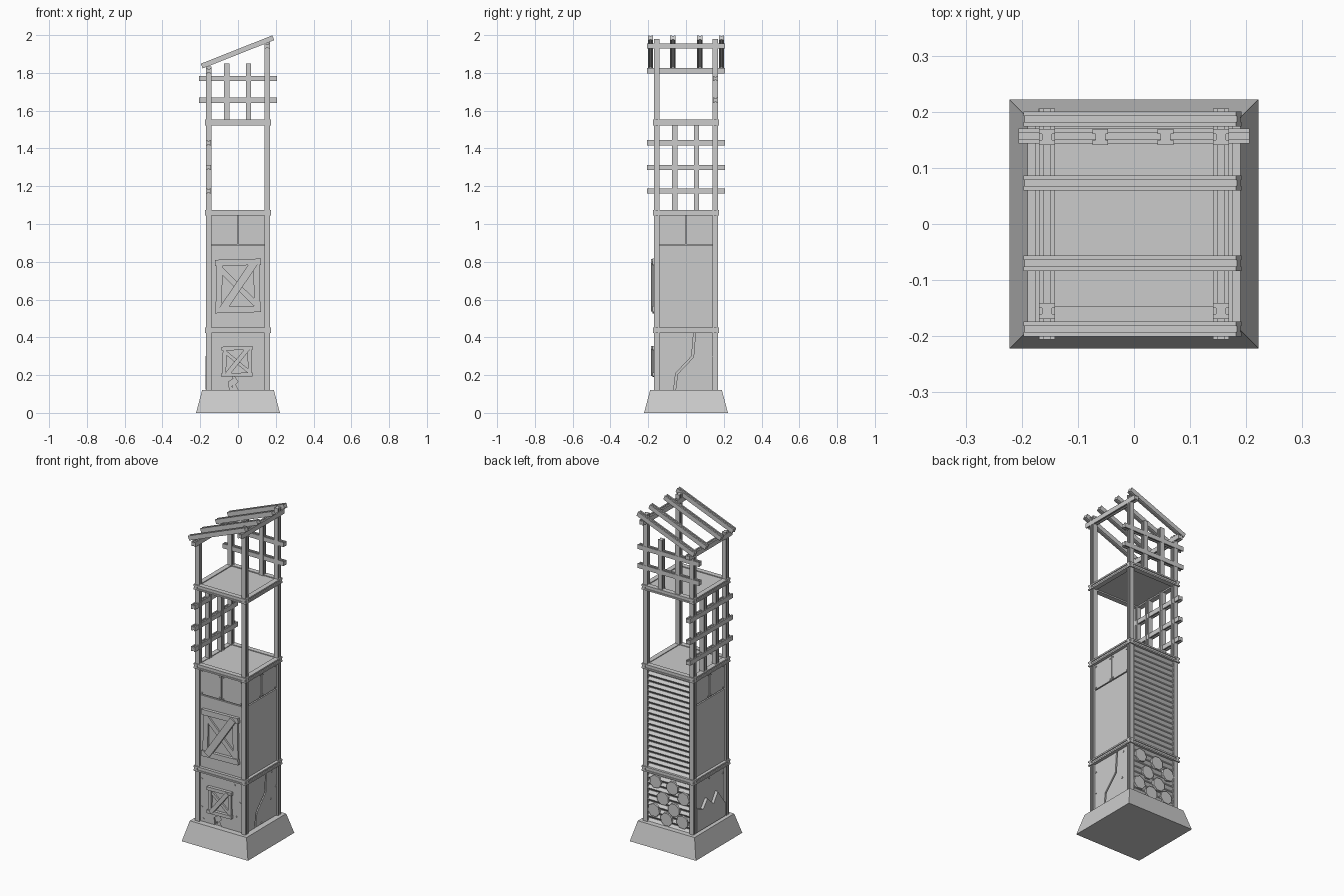
import bpy, bmesh, math
from mathutils import Matrix, Vector

if "Cube" in bpy.data.objects:
    bpy.data.objects.remove(bpy.data.objects["Cube"])

FRONT, RIGHT, BACK, LEFT = 0, math.pi / 2, math.pi, -math.pi / 2


def finish(name, bm):
    bmesh.ops.recalc_face_normals(bm, faces=bm.faces)
    me = bpy.data.meshes.new(name)
    bm.to_mesh(me)
    bm.free()
    ob = bpy.data.objects.new(name, me)
    bpy.context.collection.objects.link(ob)
    return ob


def extrude(bm, loop, vec):
    f = bm.faces.new([bm.verts.new(p) for p in loop])
    r = bmesh.ops.extrude_face_region(bm, geom=[f], use_keep_orig=True)
    bmesh.ops.translate(bm, vec=vec, verts=[v for v in r['geom'] if isinstance(v, bmesh.types.BMVert)])


def box(name, x0, x1, y0, y1, z0, z1):
    bm = bmesh.new()
    extrude(bm, [(x0, y0, z0), (x1, y0, z0), (x1, y1, z0), (x0, y1, z0)], (0, 0, z1 - z0))
    return finish(name, bm)


# H-section beam between two points; the groove opens along +-groove
def beam(name, a, b, groove, w=0.028):
    a, b = Vector(a), Vector(b)
    d = (b - a).normalized()
    s = d.cross(Vector(groove)).normalized()
    g = s.cross(d)
    h, t, n = w / 2, w * 0.2, w * 0.32
    prof = [(-h, -h), (-t, -h), (-t, -n), (t, -n), (t, -h), (h, -h),
            (h, h), (t, h), (t, n), (-t, n), (-t, h), (-h, h)]
    bm = bmesh.new()
    extrude(bm, [a + s * p + g * q for p, q in prof], b - a)
    return finish(name, bm)


# flat polygon (u, z) mounted on one wall between depths d0 and d1
def plate(name, side, pts, d0=0.145, d1=0.158):
    bm = bmesh.new()
    extrude(bm, [(u, -d0, z) for u, z in pts], (0, d0 - d1, 0))
    bm.transform(Matrix.Rotation(side, 4, 'Z'))
    return finish(name, bm)


def rect(u0, u1, z0, z1):
    return [(u0, z0), (u1, z0), (u1, z1), (u0, z1)]


def ngon(u, z, r, n, turn=0.0):
    return [(u + r * math.cos(turn + i * math.tau / n), z + r * math.sin(turn + i * math.tau / n)) for i in range(n)]


# board from one wall point to another
def plank(name, side, a, b, w, d0, d1):
    a, b = Vector(a), Vector(b)
    n = (b - a).orthogonal().normalized() * w / 2
    plate(name, side, [a - n, b - n, b + n, a + n], d0, d1)


def bolts(name, side, places, d=0.158):
    for u, z in places:
        plate(name, side, ngon(u, z, 0.005, 6), d - 0.004, d + 0.004)


# tapered foot
bm = bmesh.new()
bmesh.ops.create_cone(bm, cap_ends=True, segments=4, radius1=0.222 * math.sqrt(2),
                      radius2=0.19 * math.sqrt(2), depth=0.12,
                      matrix=Matrix.Translation((0, 0, 0.06)) @ Matrix.Rotation(math.pi / 4, 4, 'Z'))
finish("base_foot", bm)

# corner posts
for y in (-0.155, 0.155):
    beam("left_post", (-0.155, y, 0.12), (-0.155, y, 1.835), (1, 0, 0))
    beam("right_post", (0.155, y, 0.12), (0.155, y, 1.98), (1, 0, 0))

# ring beams around each storey
for z in (0.438, 1.059, 1.537):
    for s in (-1, 1):
        beam("ring_beam_x", (-0.176, s * 0.161, z), (0.176, s * 0.161, z), (0, 1, 0), 0.03)
        beam("ring_beam_y", (s * 0.161, -0.176, z), (s * 0.161, 0.176, z), (1, 0, 0), 0.03)

# inner walls and floors
box("inner_core", -0.149, 0.149, -0.149, 0.149, 0.12, 1.05)
box("middle_floor", -0.165, 0.165, -0.165, 0.165, 1.05, 1.07)
box("upper_floor", -0.165, 0.165, -0.165, 0.165, 1.53, 1.547)

# upper wall panels with bolts
for side in (FRONT, RIGHT, LEFT):
    plate("large_panel", side, rect(-0.142, 0.142, 0.453, 0.885))
    plate("small_panel", side, rect(-0.142, -0.003, 0.892, 1.044))
    plate("small_panel", side, rect(0.003, 0.142, 0.892, 1.044))
    bolts("panel_bolt", side, [(u, z) for u in (-0.13, -0.013, 0.013, 0.13) for z in (0.9, 1.03)])

# lower broken panels
plate("front_lower_panel", FRONT, [(-0.142, 0.122), (-0.045, 0.122), (-0.05, 0.165), (-0.025, 0.18),
                                   (-0.03, 0.21), (0.0, 0.165), (-0.015, 0.15), (0.0, 0.122),
                                   (0.142, 0.122), (0.142, 0.422), (-0.142, 0.422)])
plate("right_lower_panel_a", RIGHT, [(-0.142, 0.122), (-0.065, 0.122), (-0.055, 0.21), (0.03, 0.3),
                                     (0.04, 0.422), (-0.142, 0.422)])
plate("right_lower_panel_b", RIGHT, [(-0.055, 0.122), (0.142, 0.122), (0.142, 0.422), (0.05, 0.422),
                                     (0.04, 0.295), (-0.045, 0.205)])
plate("left_lower_panel", LEFT, rect(-0.142, 0.142, 0.122, 0.422), 0.145, 0.155)
plate("left_broken_patch", LEFT, [(-0.14, 0.125), (0.13, 0.125), (0.135, 0.2), (0.06, 0.3), (0.02, 0.24),
                                  (-0.04, 0.295), (-0.08, 0.245), (-0.14, 0.27)], 0.15, 0.172)
bolts("lower_bolt", FRONT, [(-0.13, 0.38), (0.09, 0.4), (-0.07, 0.34), (0.125, 0.3), (-0.13, 0.21),
                            (0.1, 0.21), (-0.12, 0.14), (-0.03, 0.14)])
bolts("lower_bolt", RIGHT, [(-0.13, 0.37), (0.1, 0.4), (0.135, 0.3), (-0.13, 0.24), (0.09, 0.24), (0.0, 0.13)])
bolts("lower_bolt", LEFT, [(-0.13, 0.37), (0.0, 0.4), (0.13, 0.38)], 0.155)


# corrugated back sheets
def corrugated(name, z0, z1, waves):
    wave = [(0.155 + 0.007 * math.cos(math.pi * 2 * i / 4), z0 + (z1 - z0) * i / (waves * 4))
            for i in range(waves * 4 + 1)]
    bm = bmesh.new()
    extrude(bm, [(-0.142, y, z) for y, z in wave] + [(-0.142, 0.145, z1), (-0.142, 0.145, z0)], (0.284, 0, 0))
    finish(name, bm)


corrugated("back_upper_sheet", 0.453, 1.044, 18)
corrugated("back_lower_sheet", 0.122, 0.424, 9)

# patches on the lower back sheet
for i, (u, z) in enumerate([(-0.09, 0.375), (0.025, 0.365), (0.1, 0.32), (-0.04, 0.285),
                            (-0.1, 0.2), (0.035, 0.235), (0.09, 0.175), (-0.015, 0.165)]):
    plate("round_patch", BACK, ngon(u, z, 0.04, 8 if i % 2 else 7, i * 0.4), 0.155, 0.166 + 0.002 * (i % 3))


# boarded window: frame planks and crossed boards
def boarded(name, cx, cz, hx, hz, w):
    for s in (-1, 1):
        plank(name + "_side_board", FRONT, (cx + s * hx, cz - hz), (cx + s * hx * 0.96, cz + hz), w, 0.155, 0.17)
        plank(name + "_end_board", FRONT, (cx - hx * 1.2, cz + s * hz - w * 0.1),
              (cx + hx * 1.2, cz + s * hz + w * 0.1), w, 0.156, 0.177)
    plank(name + "_back_cross", FRONT, (cx - hx * 0.9, cz + hz * 0.7), (cx + hx * 0.9, cz - hz * 0.75),
          w * 0.9, 0.155, 0.168)
    plank(name + "_front_cross", FRONT, (cx - hx * 0.8, cz - hz), (cx + hx * 0.9, cz + hz * 1.05),
          w * 1.2, 0.165, 0.184)


boarded("large_window", 0.0, 0.672, 0.102, 0.125, 0.033)
boarded("small_window", -0.005, 0.272, 0.068, 0.07, 0.02)

# left lattice on the middle storey
for y in (-0.06, 0.056):
    beam("left_lattice_upright", (-0.155, y, 1.07), (-0.155, y, 1.535), (1, 0, 0))
for z in (1.175, 1.3, 1.43):
    beam("left_lattice_rail", (-0.157, -0.206, z), (-0.157, 0.206, z), (0, 0, 1), 0.027)

# back lattice on the top storey
for x in (-0.06, 0.056):
    beam("back_lattice_upright", (x, 0.155, 1.54), (x, 0.155, 1.85), (1, 0, 0))
for z in (1.655, 1.77):
    beam("back_lattice_rail", (-0.206, 0.157, z), (0.206, 0.157, z), (0, 0, 1), 0.027)

# roof: two bearers and four sloping rafters
beam("left_roof_bearer", (-0.155, -0.206, 1.812), (-0.155, 0.206, 1.812), (0, 0, 1))
beam("right_roof_bearer", (0.155, -0.206, 1.942), (0.155, 0.206, 1.942), (0, 0, 1))
for y in (-0.187, -0.07, 0.073, 0.187):
    beam("roof_rafter", (-0.192, y, 1.836), (0.187, y, 1.986), (0, 0, 1), 0.027)
